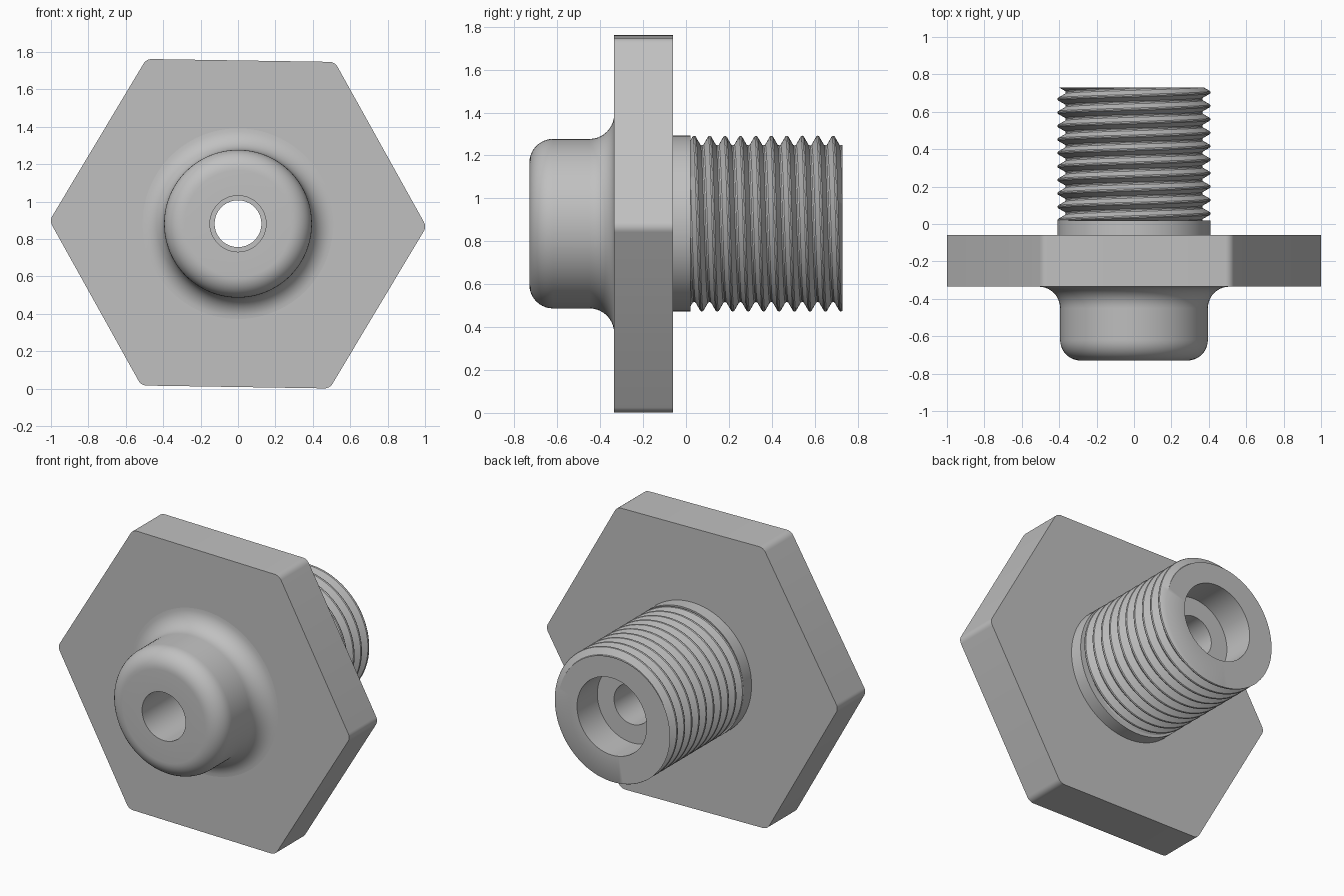
import bpy, bmesh, math
from math import sin, cos, pi
from mathutils import Vector

if "Cube" in bpy.data.objects:
    bpy.data.objects.remove(bpy.data.objects["Cube"], do_unlink=True)

AXIS_Z = 0.882
SEGS = 96

steel = bpy.data.materials.new("grey_steel")
steel.use_nodes = True
COLOUR = (0.53, 0.53, 0.53, 1)
steel.diffuse_color = COLOUR
steel.node_tree.nodes["Principled BSDF"].inputs["Base Color"].default_value = COLOUR


def polar(r, angle, y):
    """Point around the horizontal axis; angle 0 is up, a quarter turn is +x."""
    return Vector((r * sin(angle), y, AXIS_Z + r * cos(angle)))


def finish(name, bm, angle=30):
    bmesh.ops.remove_doubles(bm, verts=bm.verts, dist=1e-5)
    bmesh.ops.recalc_face_normals(bm, faces=bm.faces)
    mesh = bpy.data.meshes.new(name)
    bm.to_mesh(mesh)
    bm.free()
    mesh.materials.append(steel)
    obj = bpy.data.objects.new(name, mesh)
    bpy.context.collection.objects.link(obj)
    bpy.ops.object.select_all(action="DESELECT")
    obj.select_set(True)
    bpy.context.view_layer.objects.active = obj
    bpy.ops.object.shade_smooth_by_angle(angle=math.radians(angle))
    return obj


def skin(bm, columns):
    """Join neighbouring columns of points with quads."""
    cols = [[bm.verts.new(p) for p in col] for col in columns]
    for a, b in zip(cols, cols[1:]):
        for j in range(len(a) - 1):
            bm.faces.new((a[j], a[j + 1], b[j + 1], b[j]))


def lathe(name, profile):
    bm = bmesh.new()
    skin(bm, [[polar(r, 2 * pi * i / SEGS, y) for r, y in profile]
              for i in range(SEGS + 1)])
    return finish(name, bm)


def arc(r, y, radius, start, end, steps=10):
    """Profile arc in (radius, y), angles in degrees."""
    angles = [math.radians(start + (end - start) * i / steps) for i in range(steps + 1)]
    return [(r + radius * cos(a), y + radius * sin(a)) for a in angles]


# Rounded boss with its flare, and the stepped bore through to the rear
fillet = arc(0.51, -0.45, 0.115, 90, 180)
nose = arc(0.285, -0.62, 0.11, 0, -90)
bore = [(0.15, -0.73), (0.15, 0.12), (0.125, 0.12), (0.125, 0.53), (0.24, 0.53), (0.24, 0.73)]
lathe("boss_and_bore", fillet + nose + bore)

# Plain collar behind the flange
lathe("collar", [(0.3, -0.06), (0.41, -0.06), (0.41, 0.02), (0.3, 0.02)])

# Hexagonal flange with rounded corners and a clearance hole
bm = bmesh.new()
CORNER, TILT = 0.05, math.radians(0.9)
centre_r = 1.008 - CORNER / cos(pi / 6)
outline = []
for k in range(6):
    a = pi / 2 + TILT + k * pi / 3
    for s in range(7):
        b = a + math.radians(-30 + 10 * s)
        outline.append(polar(centre_r, a, -0.335)
                       + Vector((CORNER * sin(b), 0, CORNER * cos(b))))
hole = [polar(0.3, 2 * pi * i / 48, -0.335) for i in range(48)]
edges = []
for loop in (outline, hole):
    vs = [bm.verts.new(p) for p in loop]
    edges += [bm.edges.new((vs[i - 1], vs[i])) for i in range(len(vs))]
bmesh.ops.triangle_fill(bm, edges=edges, use_beauty=True, normal=(0, -1, 0))
extruded = bmesh.ops.extrude_face_region(bm, geom=bm.faces[:], use_keep_orig=True)
moved = [g for g in extruded["geom"] if isinstance(g, bmesh.types.BMVert)]
bmesh.ops.translate(bm, verts=moved, vec=(0, 0.275, 0))
finish("hex_flange", bm)

# Helical thread, cut square at both ends
PITCH, START, END = 0.072, 0.02, 0.73
CREST, ROOT = 0.41, 0.365
TOOTH = [(0.0, CREST), (0.09, CREST - 0.003), (0.4, ROOT + 0.003),
         (0.5, ROOT), (0.6, ROOT + 0.003), (0.91, CREST - 0.003), (1.0, CREST)]


def thread_radius(phase):
    f = phase % 1
    for (f0, r0), (f1, r1) in zip(TOOTH, TOOTH[1:]):
        if f <= f1:
            return r0 + (r1 - r0) * (f - f0) / (f1 - f0)


bm = bmesh.new()
columns = []
for i in range(SEGS + 1):
    angle, turn = 2 * pi * i / SEGS, i / SEGS
    shift = 0.038 + PITCH * turn
    col = [polar(0.3, angle, START)]
    for k in range(-2, 12):
        for f, _ in TOOTH[:-1]:
            y = min(max(shift + PITCH * (k + f), START), END)
            col.append(polar(thread_radius((y - shift) / PITCH), angle, y))
    col.append(polar(0.24, angle, END))
    columns.append(col)
skin(bm, columns)
finish("thread", bm)
